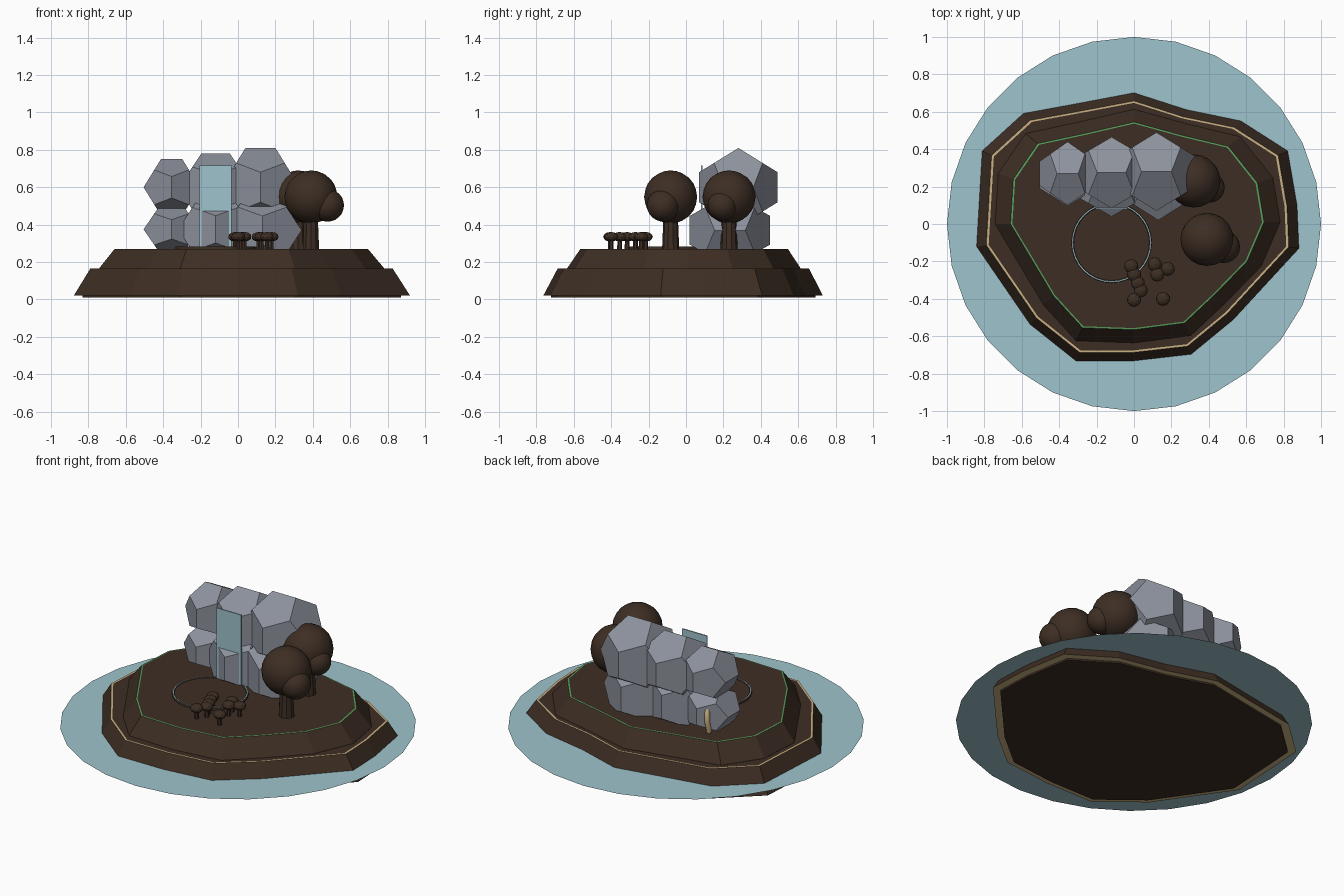
import bpy, bmesh, math
from mathutils import Vector, Matrix

if "Cube" in bpy.data.objects:
    bpy.data.objects.remove(bpy.data.objects["Cube"])


def mat(name, rgb):
    m = bpy.data.materials.new(name)
    m.diffuse_color = (*rgb, 1)
    m.use_nodes = True
    m.node_tree.nodes["Principled BSDF"].inputs["Base Color"].default_value = m.diffuse_color
    return m


EARTH = mat("earth_brown", (0.047, 0.027, 0.017))
WATER = mat("water_blue", (0.345, 0.55, 0.61))
ROCK = mat("rock_grey", (0.265, 0.285, 0.335))
SAND = mat("sand", (0.60, 0.45, 0.23))
GRASS = mat("grass_green", (0.10, 0.36, 0.11))


def finish(name, bm, mats, smooth=False):
    me = bpy.data.meshes.new(name)
    bm.to_mesh(me)
    bm.free()
    for m in mats:
        me.materials.append(m)
    for p in me.polygons:
        p.use_smooth = smooth
    ob = bpy.data.objects.new(name, me)
    bpy.context.collection.objects.link(ob)
    return ob


def loft(name, outline, rings, mats, caps=(0, 0)):
    """Stack scaled copies of an outline; rings are (scale, z, material of band below)."""
    bm = bmesh.new()
    loops = [[bm.verts.new((x * s, y * s, z)) for x, y in outline] for s, z, _ in rings]
    n = len(outline)
    for k in range(1, len(loops)):
        a, b = loops[k - 1], loops[k]
        for i in range(n):
            j = (i + 1) % n
            bm.faces.new((a[i], a[j], b[j], b[i])).material_index = rings[k][2]
    bm.faces.new(loops[0][::-1]).material_index = caps[0]
    bm.faces.new(loops[-1]).material_index = caps[1]
    bmesh.ops.recalc_face_normals(bm, faces=bm.faces)
    return finish(name, bm, mats)


def circle(r, n, start=0.0):
    return [(r * math.cos(start + i * math.tau / n), r * math.sin(start + i * math.tau / n))
            for i in range(n)]


# Island tiers, outlines counter-clockwise from the back
shore = [(0, .70), (-.29, .645), (-.59, .59), (-.81, .39), (-.84, -.12), (-.555, -.535),
         (-.31, -.73), (0, -.73), (.305, -.695), (.53, -.51), (.88, -.13), (.87, .10),
         (.82, .39), (.57, .55), (.28, .61)]
plateau = [(0, .545), (-.26, .485), (-.515, .43), (-.645, .24), (-.66, 0), (-.43, -.385),
           (-.275, -.555), (0, -.565), (.27, -.53), (.43, -.38), (.605, -.2), (.695, .01),
           (.66, .22), (.505, .415), (.255, .475)]
loft("lower_tier", shore,
     [(.99, .01, 0), (.99, .02, 0), (1.045, .021, 1), (.94, .165, 0), (.925, .165, 1)],
     [EARTH, SAND])
loft("upper_tier", plateau,
     [(1.125, .16, 0), (1.125, .166, 0), (1.0, .27, 0), (.985, .271, 1)],
     [EARTH, GRASS])

# Sea surface
bm = bmesh.new()
bm.faces.new([bm.verts.new((x, y, .08)) for x, y in circle(1, 28, math.pi / 2)])
finish("sea", bm, [WATER])

# Pond with thin water rim
pond = loft("pond", circle(.215, 32),
            [(1, .268, 0), (.99, .284, 0), (.955, .284, 1), (.94, .28, 0)], [EARTH, WATER])
pond.location = (-.12, -.10, 0)


# Boulders: dodecahedra given by centre and half extents
def boulder(name, centre, half):
    phi = (1 + math.sqrt(5)) / 2
    pts = [Vector((a, b, c)) for a in (-1, 1) for b in (-1, 1) for c in (-1, 1)]
    for a in (-1, 1):
        for b in (-phi, phi):
            pts += [Vector((a / phi, 0, b)), Vector((0, b, a / phi)), Vector((b, a / phi, 0))]
    bm = bmesh.new()
    for p in pts:
        bm.verts.new(p / phi)
    bmesh.ops.convex_hull(bm, input=bm.verts)
    bmesh.ops.dissolve_limit(bm, angle_limit=.05, verts=bm.verts, edges=bm.edges)
    for v in bm.verts:
        v.co = Vector(c + h * q for c, h, q in zip(centre, half, v.co))
    bmesh.ops.recalc_face_normals(bm, faces=bm.faces)
    finish(name, bm, [ROCK])


boulder("upper_boulder_left", (-.355, .27, .60), (.15, .17, .15))
boulder("upper_boulder_middle", (-.12, .275, .595), (.20, .19, .185))
boulder("upper_boulder_right", (.12, .28, .60), (.21, .21, .21))
boulder("lower_boulder_left", (-.355, .25, .375), (.15, .155, .135))
boulder("lower_boulder_middle", (-.12, .225, .375), (.20, .185, .19))
boulder("lower_boulder_right", (.13, .235, .37), (.21, .215, .20))

# Waterfall sheet
bm = bmesh.new()
bmesh.ops.create_cube(bm, size=1, matrix=Matrix.Translation((-.12, .085, .4925))
                      @ Matrix.Diagonal((.17, .008, .445, 1)))
finish("waterfall", bm, [WATER])

# Curved root on the back of the left boulder
cu = bpy.data.curves.new("bent_root", "CURVE")
cu.dimensions = "3D"
cu.bevel_depth = .016
cu.bevel_resolution = 1
sp = cu.splines.new("POLY")
path = [(-.395, .35, .44), (-.405, .372, .40), (-.41, .378, .35), (-.41, .36, .28)]
sp.points.add(len(path) - 1)
for pt, co in zip(sp.points, path):
    pt.co = (*co, 1)
cu.materials.append(SAND)
bpy.context.collection.objects.link(bpy.data.objects.new("bent_root", cu))


def ball(name, centre, radii, detail):
    bm = bmesh.new()
    bmesh.ops.create_icosphere(bm, subdivisions=detail, radius=1,
                               matrix=Matrix.Translation(centre) @ Matrix.Diagonal((*radii, 1)))
    finish(name, bm, [EARTH], smooth=detail > 2)


def stem(name, x, y, z0, z1, r0, r1, sides):
    bm = bmesh.new()
    bmesh.ops.create_cone(bm, cap_ends=True, segments=sides, radius1=r0, radius2=r1,
                          depth=z1 - z0, matrix=Matrix.Translation((x, y, (z0 + z1) / 2)))
    finish(name, bm, [EARTH])


# Trees: trunk, main crown, side crown
for label, x, y, r, side, sr in (("front", .39, -.082, .142, (.09, -.04, -.045), .087),
                                 ("back", .32, .23, .142, (.085, -.035, -.045), .08)):
    stem(label + "_trunk", x, y, .265, .46, .046, .038, 10)
    ball(label + "_crown", (x, y, .548), (r, r, r), 3)
    ball(label + "_side_crown", (x + side[0], y + side[1], .548 + side[2]), (sr, sr, sr), 3)

# Small shrubs
shrubs = [(-.015, -.225), (0, -.27), (.02, -.315), (.035, -.355), (0, -.405),
          (.11, -.215), (.125, -.27), (.18, -.24), (.155, -.40)]
for i, (x, y) in enumerate(shrubs):
    stem("shrub_stem_%d" % i, x, y, .265, .32, .013, .012, 6)
    ball("shrub_top_%d" % i, (x, y, .335), (.038, .038, .026), 2)
